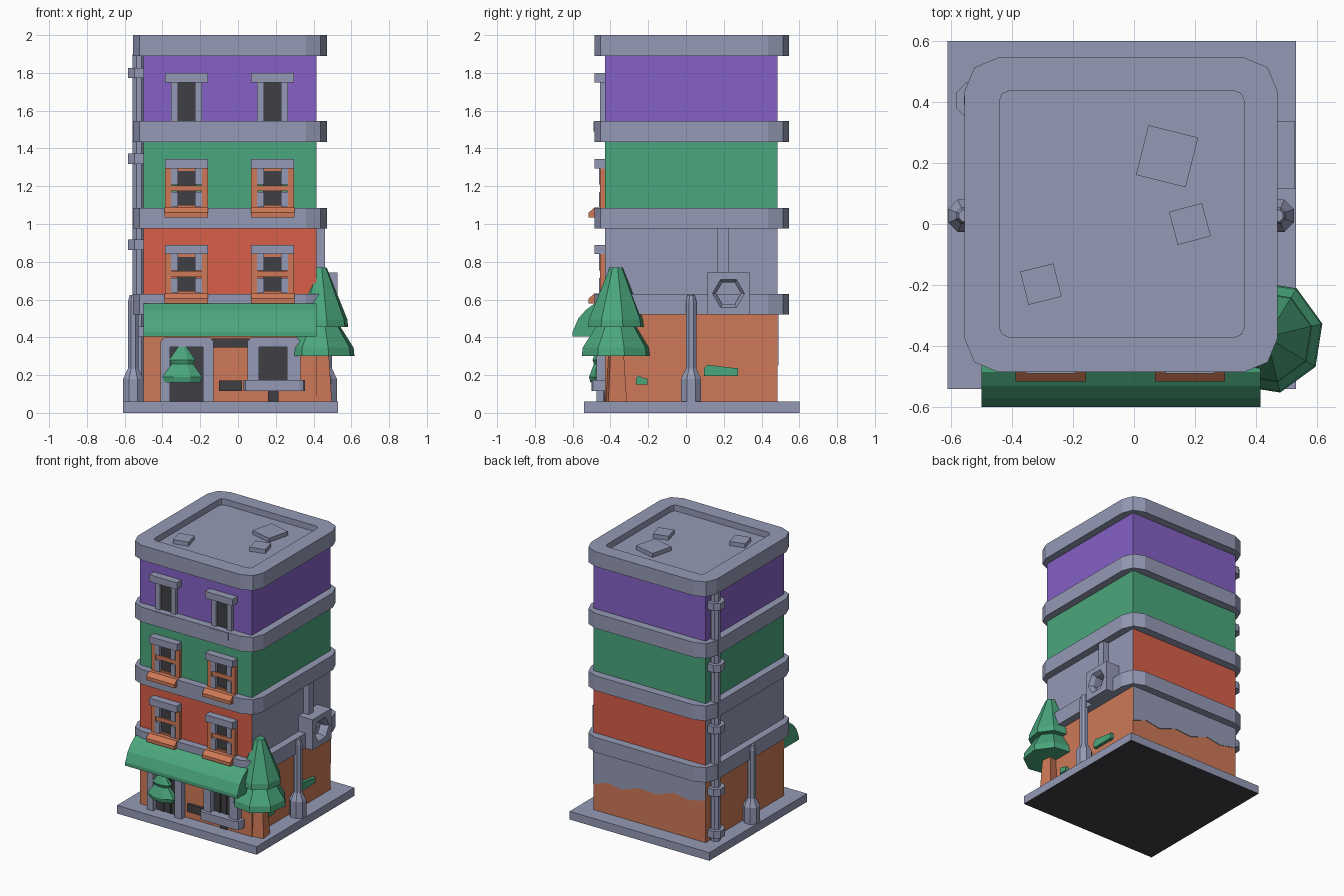
import bpy, bmesh, math

if "Cube" in bpy.data.objects:
    bpy.data.objects.remove(bpy.data.objects["Cube"])


def srgb(r, g, b):
    f = lambda c: c / 12.92 if c <= 0.04045 else ((c + 0.055) / 1.055) ** 2.4
    return (f(r / 255), f(g / 255), f(b / 255), 1)


def material(name, *rgb):
    m = bpy.data.materials.new(name)
    m.diffuse_color = srgb(*rgb)
    m.use_nodes = True
    m.node_tree.nodes["Principled BSDF"].inputs["Base Color"].default_value = m.diffuse_color
    return m


GREY = material("stone grey", 149, 154, 181)
GREEN = material("green", 74, 166, 124)
PURPLE = material("purple", 134, 97, 198)
RED = material("brick red", 216, 95, 72)
ORANGE = material("orange wood", 206, 121, 87)
BLACK = material("dark glass", 64, 64, 69)


def loft(name, loops, mat):
    """Skin a stack of equal-length point loops and cap both ends."""
    bm = bmesh.new()
    rings = [[bm.verts.new(p) for p in loop] for loop in loops]
    n = len(rings[0])
    for a, b in zip(rings, rings[1:]):
        for i in range(n):
            j = (i + 1) % n
            bm.faces.new((a[i], a[j], b[j], b[i]))
    bm.faces.new(rings[0])
    bm.faces.new(rings[-1])
    bmesh.ops.recalc_face_normals(bm, faces=bm.faces[:])
    me = bpy.data.meshes.new(name)
    bm.to_mesh(me)
    bm.free()
    me.materials.append(mat)
    ob = bpy.data.objects.new(name, me)
    bpy.context.collection.objects.link(ob)
    return ob


def box(name, x0, x1, y0, y1, z0, z1, mat):
    return loft(name, [[(x0, y0, z), (x1, y0, z), (x1, y1, z), (x0, y1, z)] for z in (z0, z1)], mat)


def turned(name, cx, cy, profile, sides, mat, turn=0.5):
    """Faceted turned shape from (radius, z) pairs."""
    ang = [2 * math.pi * (i + turn) / sides for i in range(sides)]
    return loft(name, [[(cx + r * math.cos(a), cy + r * math.sin(a), z) for a in ang]
                       for r, z in profile], mat)


def extrude_x(name, x0, x1, yz, mat):
    return loft(name, [[(x, y, z) for y, z in yz] for x in (x0, x1)], mat)


def extrude_y(name, y0, y1, xz, mat):
    return loft(name, [[(x, y, z) for x, z in xz] for y in (y0, y1)], mat)


def rounded(x0, x1, y0, y1, r, z):
    """Rectangle outline with two-segment rounded corners."""
    pts = []
    for cx, cy, a0 in ((x1 - r, y1 - r, 0), (x0 + r, y1 - r, 90), (x0 + r, y0 + r, 180), (x1 - r, y0 + r, 270)):
        for d in (0, 45, 90):
            a = math.radians(a0 + d)
            pts.append((cx + r * math.cos(a), cy + r * math.sin(a), z))
    return pts


X0, X1, Y0, Y1 = -0.50, 0.415, -0.43, 0.485      # wall faces
LEDGE = (-0.555, 0.47, -0.485, 0.545, 0.11)

# Base slab with dark underside
slab = box("base_slab", -0.61, 0.53, -0.54, 0.60, 0, 0.06, GREY)
slab.data.materials.append(BLACK)
for f in slab.data.polygons:
    if f.normal.z < -0.5:
        f.material_index = 1

# Storeys; the second has grey side walls
for name, z0, z1, mat in (("ground_floor", 0.06, 0.53, ORANGE), ("second_floor", 0.62, 0.98, RED),
                          ("third_floor", 1.075, 1.44, GREEN), ("top_floor", 1.535, 1.9, PURPLE)):
    wall = box(name, X0, X1, Y0, Y1, z0, z1, mat)
    if name == "second_floor":
        wall.data.materials.append(GREY)
        for f in wall.data.polygons:
            if abs(f.normal.x) > 0.5:
                f.material_index = 1

# Plaster patch on the back wall with a ragged lower edge
extrude_y("back_plaster", Y1, Y1 + 0.004,
          [(X0, 0.52), (X0, 0.37), (-0.36, 0.34), (-0.24, 0.36), (-0.1, 0.31), (0.04, 0.32),
           (0.18, 0.27), (0.3, 0.29), (X1, 0.25), (X1, 0.52)], GREY)

# Ledges between storeys
for i, (z0, z1) in enumerate(((0.52, 0.63), (0.975, 1.085), (1.435, 1.545))):
    loft(f"ledge_{i + 1}", [rounded(*LEDGE, z0), rounded(*LEDGE, z1)], GREY)

# Roof with recessed top and loose slabs
inner = (-0.44, 0.36, -0.37, 0.435, 0.03)
loft("roof", [rounded(*LEDGE, 1.89), rounded(*LEDGE, 2.0), rounded(*inner, 2.0), rounded(*inner, 1.955)], GREY)
for i, (cx, cy, s, deg) in enumerate(((0.108, 0.222, 0.168, -14), (0.183, 0, 0.112, 15), (-0.305, -0.197, 0.112, 14))):
    turned(f"roof_slab_{i + 1}", cx, cy, [(s * 0.707, 1.95), (s * 0.707, 1.985)], 4, GREY, 0.5 + deg / 90)

# Upper windows
for cx in (-0.273, 0.183):
    for level, top in (("second", 0.89), ("third", 1.345), ("top", 1.80)):
        tag = f"{level}_{'left' if cx < 0 else 'right'}"
        box("lintel_" + tag, cx - 0.113, cx + 0.113, -0.485, Y0, top - 0.05, top, GREY)
        low = top - 0.26
        box("window_glass_" + tag, cx - 0.05, cx + 0.05, -0.438, Y0, low, top - 0.05, BLACK)
        for s in (-1, 1):
            a, b = sorted((cx + s * 0.045, cx + s * 0.082))
            if level == "top":
                box("window_jamb_" + tag, a, b, -0.455, Y0, low, top - 0.05, GREY)
                continue
            # wooden shutters with grey jambs for each pane
            c, d = sorted((cx + s * 0.08, cx + s * 0.113))
            box("shutter_" + tag, c, d, -0.455, Y0, low, top - 0.05, ORANGE)
            for z0, z1 in ((low + 0.005, low + 0.085), (low + 0.125, top - 0.05)):
                box("window_jamb_" + tag, a, b, -0.46, Y0, z0, z1, GREY)
        if level == "top":
            box("sill_" + tag, cx - 0.08, cx + 0.08, -0.49, Y0, low - 0.05, low + 0.003, GREY)
        else:
            for z, h in ((low + 0.09, 0.03), (low, 0.015)):
                box("window_bar_" + tag, cx - 0.082, cx + 0.082, -0.45, Y0, z, z + h, ORANGE)
            box("window_head_" + tag, cx - 0.05, cx + 0.05, -0.445, Y0, top - 0.065, top - 0.05, ORANGE)
            extrude_x("sill_" + tag, cx - 0.115, cx + 0.115,
                      [(Y0, low + 0.003), (-0.485, low + 0.003), (-0.515, low - 0.025),
                       (-0.515, low - 0.05), (Y0, low - 0.05)], ORANGE)

# Awning
extrude_x("awning", X0, X1, [(Y0, 0.58), (-0.485, 0.578), (-0.53, 0.545), (-0.57, 0.50),
                             (-0.60, 0.43), (-0.60, 0.405), (Y0, 0.405)], GREEN)

# Door and shop window: frames, glass, mullions
for name, x0, x1, a, b, zb in (("door", -0.41, -0.13, -0.36, -0.185, 0.06), ("shop_window", 0.05, 0.33, 0.11, 0.26, 0.16)):
    box(name + "_left_jamb", x0, a, -0.475, Y0, zb, 0.36, GREY)
    box(name + "_right_jamb", b, x1, -0.475, Y0, zb, 0.36, GREY)
    extrude_y(name + "_head", -0.475, Y0, [(x0, 0.35), (x1, 0.35), (x1, 0.38), (x1 - 0.02, 0.40),
                                           (x0 + 0.02, 0.40), (x0, 0.38)], GREY)
    box(name + "_panel", a, b, -0.438, Y0, zb, 0.36, BLACK)
    for i in (1, 2):
        x = a + (b - a) * i / 3
        box(f"{name}_mullion_{i}", x - 0.006, x + 0.006, -0.445, Y0, zb, 0.35, BLACK)
loft("shop_sill", [rounded(0.03, 0.355, -0.50, -0.40, 0.03, z) for z in (0.115, 0.175)], GREY)
box("shop_vent", 0.16, 0.215, -0.438, Y0, 0.06, 0.115, BLACK)
box("wall_plate_low", -0.10, 0.02, -0.45, Y0, 0.115, 0.172, BLACK)
box("wall_plate_high", -0.14, 0.06, -0.45, Y0, 0.345, 0.395, BLACK)
# Small hanging greenery at the door
turned("door_greenery", -0.295, -0.455, [(0.10, 0.16), (0.115, 0.19), (0.06, 0.26), (0.075, 0.28), (0.02, 0.355)],
       8, GREEN).scale = (1, 0.5, 1)
bpy.data.objects["door_greenery"].location.y = -0.455 * 0.5 - 0.005

# Corner tree
turned("tree_trunk", 0.44, -0.37, [(0.07, 0.06), (0.05, 0.32)], 4, ORANGE, 0.6)
turned("tree_lower", 0.435, -0.37, [(0.187, 0.30), (0.182, 0.345), (0.095, 0.48)], 8, GREEN, 0.3)
turned("tree_upper", 0.435, -0.37, [(0.152, 0.455), (0.148, 0.495), (0.035, 0.77)], 8, GREEN, 0.3)

# Stand pipes on both sides, bending into the ledge
for side, cx in (("left", -0.555), ("right", 0.47)):
    turned(f"pipe_foot_{side}", cx, 0.027, [(0.058, 0.06), (0.058, 0.18), (0.03, 0.235)], 8, GREY)
    turned(f"pipe_{side}", cx, 0.027, [(0.03, 0.22), (0.03, 0.59), (0.02, 0.625)], 8, GREY)
    box(f"pipe_elbow_{side}", min(cx, cx - math.copysign(0.06, cx)), max(cx, cx - math.copysign(0.06, cx)),
        0, 0.054, 0.57, 0.622, GREY)

# Drainpipe with collars near the back left corner
turned("drainpipe", -0.525, 0.405, [(0.035, 0.06), (0.035, 1.9)], 8, GREY)
for i, z in enumerate((0.12, 0.43, 0.89, 1.345, 1.80)):
    turned(f"drainpipe_collar_{i + 1}", -0.525, 0.405, [(0.063, z - 0.027), (0.063, z + 0.027)], 8, GREY)

# Vent box with hexagonal opening, and its duct
cy, cz = 0.225, 0.632
frame6 = [(1, 0), (1, 1), (-1, 1), (-1, 0), (-1, -1), (1, -1)]
hexa = lambda x, r: [(x, cy + r * math.cos(i * math.pi / 3), cz + r * math.sin(i * math.pi / 3)) for i in range(6)]
loft("vent_box", [[(x, cy + 0.11 * u, cz + 0.112 * v) for u, v in frame6] for x in (0.40, 0.527)]
     + [hexa(0.527, 0.085), hexa(0.50, 0.066), hexa(0.44, 0.066)], GREY)
box("vent_duct", 0.40, 0.46, 0.168, 0.225, 0.73, 0.98, GREY)

# Moss patches on the right wall
for i, (y0, y1, z0, z1) in enumerate(((0.095, 0.275, 0.195, 0.255), (-0.265, -0.205, 0.15, 0.197))):
    d = (z1 - z0) * 0.3
    loft(f"moss_{i + 1}", [[(x, y0, z0), (x, y1, z0), (x, y1, z1 - d), (x, y1 - d, z1 - d),
                            (x, y0 + d, z1), (x, y0, z1 - d)] for x in (X1 - 0.01, X1 + 0.025)], GREEN)
